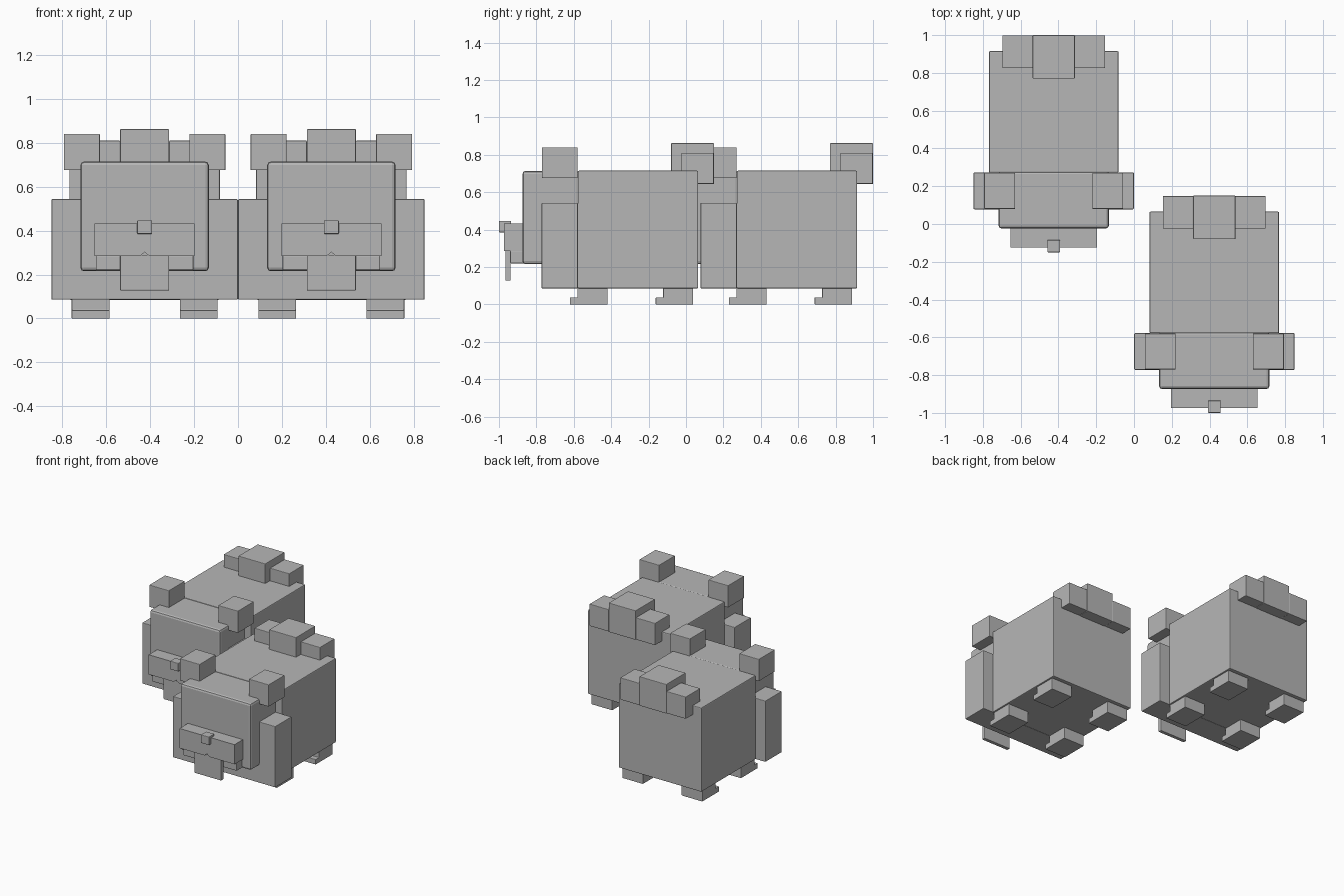
import bpy, bmesh

if "Cube" in bpy.data.objects:
    bpy.data.objects.remove(bpy.data.objects["Cube"])

grey = bpy.data.materials.new("plain_grey")
grey.diffuse_color = (0.47, 0.47, 0.47, 1)
grey.use_nodes = True
grey.node_tree.nodes["Principled BSDF"].inputs["Base Color"].default_value = grey.diffuse_color


def finish(name, bm, bevel):
    bmesh.ops.recalc_face_normals(bm, faces=bm.faces)
    if bevel:
        bmesh.ops.bevel(bm, geom=bm.edges[:], offset=bevel, segments=2,
                        profile=0.5, affect='EDGES')
    me = bpy.data.meshes.new(name)
    bm.to_mesh(me)
    bm.free()
    me.materials.append(grey)
    ob = bpy.data.objects.new(name, me)
    bpy.context.collection.objects.link(ob)
    return ob


def box(name, x, y, z, bevel=0.004):
    """Box from (min, max) ranges."""
    bm = bmesh.new()
    bmesh.ops.create_cube(bm, size=1)
    for v in bm.verts:
        v.co = [r[0] if c < 0 else r[1] for c, r in zip(v.co, (x, y, z))]
    return finish(name, bm, bevel)


def prism(name, points, direction, bevel=0.0):
    """Closed 3D outline extruded along a direction."""
    bm = bmesh.new()
    f = bm.faces.new([bm.verts.new(p) for p in points])
    ext = bmesh.ops.extrude_face_region(bm, geom=[f])
    new = [g for g in ext["geom"] if isinstance(g, bmesh.types.BMVert)]
    bmesh.ops.translate(bm, verts=new, vec=direction)
    return finish(name, bm, bevel)


def animal(cx, dy):
    def X(a, b):
        return (cx + a, cx + b)

    def Y(a, b):
        return (a + dy, b + dy)

    # torso, wide chest ruff and rounded head
    box("body", X(-.343, .343), Y(-.578, .065), (.085, .715), .006)
    box("chest_ruff", X(-.424, .424), Y(-.772, -.578), (.086, .543))
    box("head", X(-.292, .292), Y(-.874, -.57), (.215, .714), .016)

    # muzzle with a small lip notch, lower jaw, nose and tongue
    outline = [(-.228, .285), (-.02, .285), (0, .302), (.02, .285),
               (.228, .285), (.228, .432), (-.228, .432)]
    prism("muzzle", [(cx + x, -.974 + dy, z) for x, z in outline], (0, .115, 0))
    box("lower_jaw", X(-.222, .222), Y(-.94, -.86), (.22, .287))
    box("nose", X(-.034, .034), Y(-1.0, -.935), (.385, .447))
    box("tongue", X(-.112, .112), Y(-.965, -.938), (.127, .29))

    # ears, feet with toe steps and outer tail blocks on both sides
    for s in (-1, 1):
        def S(a, b):
            return X(*sorted((s * a, s * b)))
        box("ear", S(.204, .368), Y(-.77, -.58), (.675, .84))
        box("outer_tail", S(.112, .272), Y(-.025, .148), (.645, .81))
        for name, y in (("front_foot", -.62), ("back_foot", -.162)):
            side = [(0, .005), (.2, .005), (.2, .1), (.04, .1), (.04, .043), (0, .043)]
            x0, x1 = S(.16, .332)
            prism(name, [(x0, y + dy + a, max(z - .005, 0)) for a, z in side],
                  (x1 - x0, 0, 0), .003)

    # curled tail centre
    box("tail_centre", X(-.112, .112), Y(-.08, .15), (.643, .862))


# two matching animals standing diagonally side by side
animal(.425, 0)
animal(-.425, .85)
